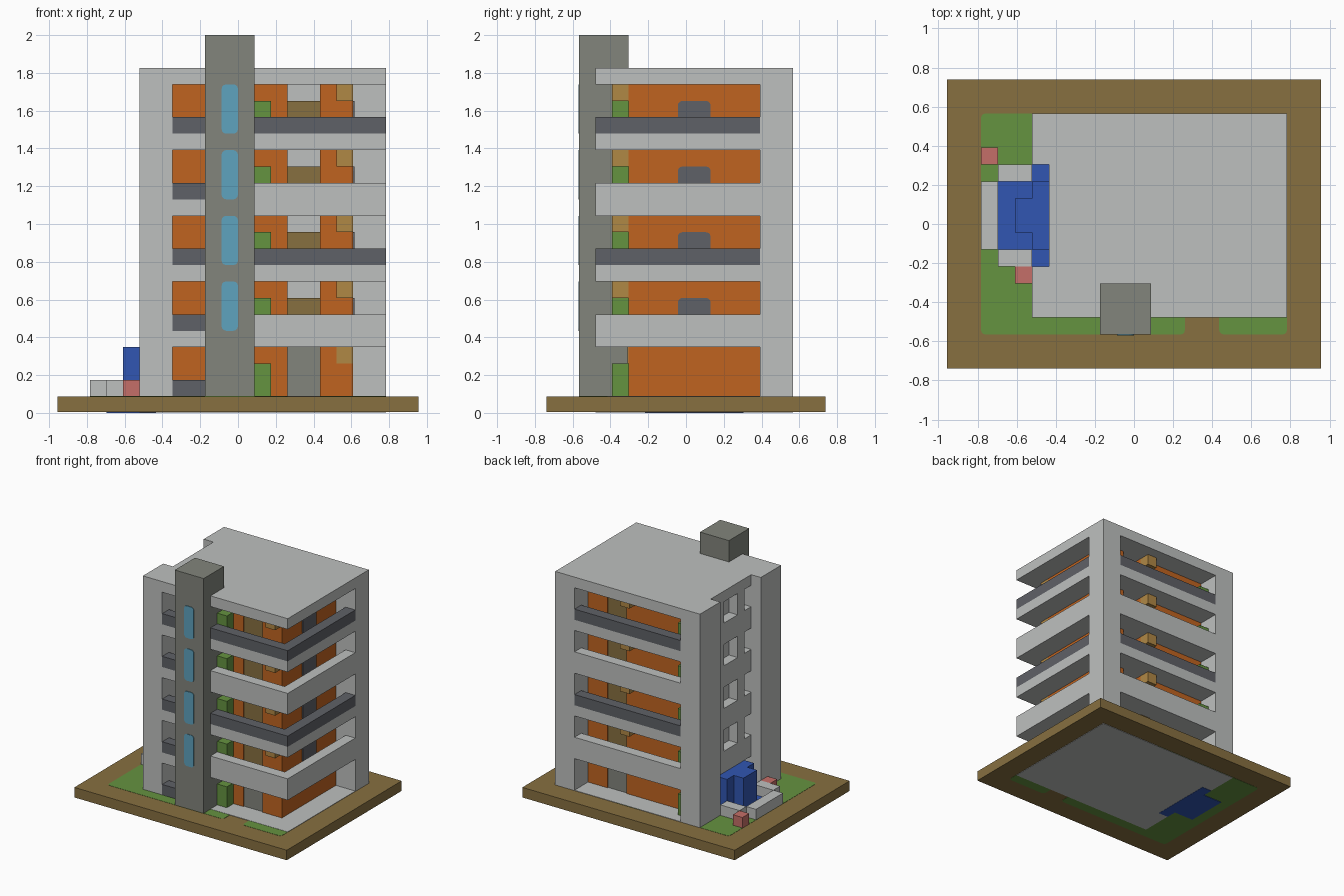
import bpy, bmesh
from mathutils import Vector

if "Cube" in bpy.data.objects:
    bpy.data.objects.remove(bpy.data.objects["Cube"])

U = 2 / 23                      # size of one building module
FLOORS = [1, 5, 9, 13, 17]      # floor levels in modules
UPPER = FLOORS[1:]


def material(name, rgb):
    lin = [((c / 255 + 0.055) / 1.055) ** 2.4 for c in rgb] + [1]
    m = bpy.data.materials.new(name)
    m.use_nodes = True
    m.diffuse_color = lin
    m.node_tree.nodes["Principled BSDF"].inputs["Base Color"].default_value = lin
    return m


LIGHT = material("light concrete", (190, 192, 191))
DARK = material("slate grey", (95, 97, 103))
TOWER = material("tower grey", (130, 133, 124))
ORANGE = material("orange wall", (192, 100, 32))
BROWN = material("earth brown", (135, 112, 64))
GREEN = material("leaf green", (101, 147, 64))
GLASS = material("sky blue glass", (94, 163, 191))
WATER = material("deep blue water", (49, 86, 178))
PINK = material("clay pink", (197, 111, 104))
TAN = material("tan wood", (176, 136, 69))


def part(name, mat, boxes, round_axis=None):
    """One object from boxes (x0, x1, y0, y1, z0, z1) in modules."""
    bm = bmesh.new()
    for x0, x1, y0, y1, z0, z1 in boxes:
        lo = Vector((x0 - 11, y0 - 8.5, z0)) * U
        hi = Vector((x1 - 11, y1 - 8.5, z1)) * U
        verts = bmesh.ops.create_cube(bm, size=1)["verts"]
        for v in verts:
            v.co = [(lo[a] + hi[a]) / 2 + v.co[a] * (hi[a] - lo[a]) for a in range(3)]
        if round_axis is not None:
            edges = {e for v in verts for e in v.link_edges}
            edges = [e for e in edges
                     if abs((e.verts[0].co - e.verts[1].co).normalized()[round_axis]) > 0.9]
            bmesh.ops.bevel(bm, geom=edges, offset=U * 0.28, segments=3,
                            profile=0.5, affect='EDGES')
    me = bpy.data.meshes.new(name)
    bm.to_mesh(me)
    bm.free()
    me.materials.append(mat)
    ob = bpy.data.objects.new(name, me)
    bpy.context.collection.objects.link(ob)
    return ob


# Ground: base slab with lawn, floor and pool layers let through it
part("ground_base", BROWN, [(0, 22, 0, 17, 0.06, 1)])
part("lawn", GREEN, [(2, 14, 2, 15, 0.04, 1.02), (16, 20, 2, 4, 0.04, 1.02)], 2)
part("ground_floor", LIGHT, [(5, 20, 3, 15, 0.02, 1.04)])
part("pool_water", WATER, [(3, 6, 7, 11, 0, 1.07), (5, 6, 6, 12, 0, 1.07)])
part("pool_fountain", WATER, [(4, 5, 8, 10, 1, 4), (5, 6, 7, 11, 1, 4)])
part("pool_rim", LIGHT, [(2, 3, 7, 11, 1, 2), (3, 5, 6, 7, 1, 2), (3, 5, 11, 12, 1, 2)])
part("garden_seats", PINK, [(2, 3, 12, 13, 1, 2), (4, 5, 5, 6, 1, 2)])

# Concrete frame: corner walls, roof and floor slabs
part("corner_walls", LIGHT, [
    (5, 7, 3, 6, 1, 20), (5, 7, 12, 15, 1, 20), (18, 20, 13, 15, 1, 20)])
part("roof", LIGHT, [(6, 20, 3, 15, 20, 21), (5, 6, 3, 6, 20, 21), (5, 6, 12, 15, 20, 21)])
part("floor_slabs", LIGHT, [(6, 20, 3, 15, f - 1, f) for f in UPPER])

# Recessed side wall with rows of small openings
part("side_piers", LIGHT, [(6, 7, j, j + 1, 1, 20) for j in (7, 10)])
part("side_bands", LIGHT, [(6, 7, 6, 12, f, f + 1) for f in UPPER])
part("side_lining", LIGHT, [(6.9, 7.05, 6, 12, 1, 20)])

# Wrap-around balcony parapets, alternating concrete and slate
for f in UPPER:
    mat = DARK if f in (9, 17) else LIGHT
    part(f"balcony_parapet_{f}", mat, [
        (12, 20, 3, 4, f, f + 1), (19, 20, 4, 13, f, f + 1), (7, 18, 14, 15, f, f + 1)])
part("small_balcony_parapets", DARK, [(7, 9, 3, 4, f, f + 1) for f in FLOORS])

# Inner walls with a door recess on front and back
part("inner_walls", ORANGE, [(7, 14, 5, 13, 1, 20), (16, 18, 5, 13, 1, 20)])
part("door_recess", LIGHT, [(14, 16, 6, 12, 1, 20)])
part("entrance_doors", TOWER, [(14, 16, 5.1, 6, 1, 4), (14, 16, 12, 12.9, 1, 4)])
part("balcony_doors", BROWN, [
    (14, 16, a, a + 0.9, f, f + 2) for f in UPPER for a in (5.1, 12)])
part("side_windows", DARK, [(18, 18.08, 8, 10, f, f + 2) for f in UPPER], 0)

# Planters and wall boxes on the balconies
part("planters", GREEN, [
    b for f in FLOORS for b in ((12, 13, 4, 5, f, f + 2), (7, 8, 13, 14, f, f + 2))])
part("wall_boxes", TAN, [
    b for f in UPPER for b in ((17, 18, 4, 5, f + 2, f + 3), (13, 14, 13, 14, f + 2, f + 3))])
part("ground_wall_plates", TAN, [(17, 18, 4.93, 5, 3, 4), (13, 14, 13, 13.07, 3, 4)])

# Lift tower with tall rounded windows
part("lift_tower", TOWER, [(9, 12, 2, 5, 1, 23)])
part("tower_windows", GLASS, [(10, 11, 1.95, 2.03, f, f + 3) for f in UPPER], 1)
